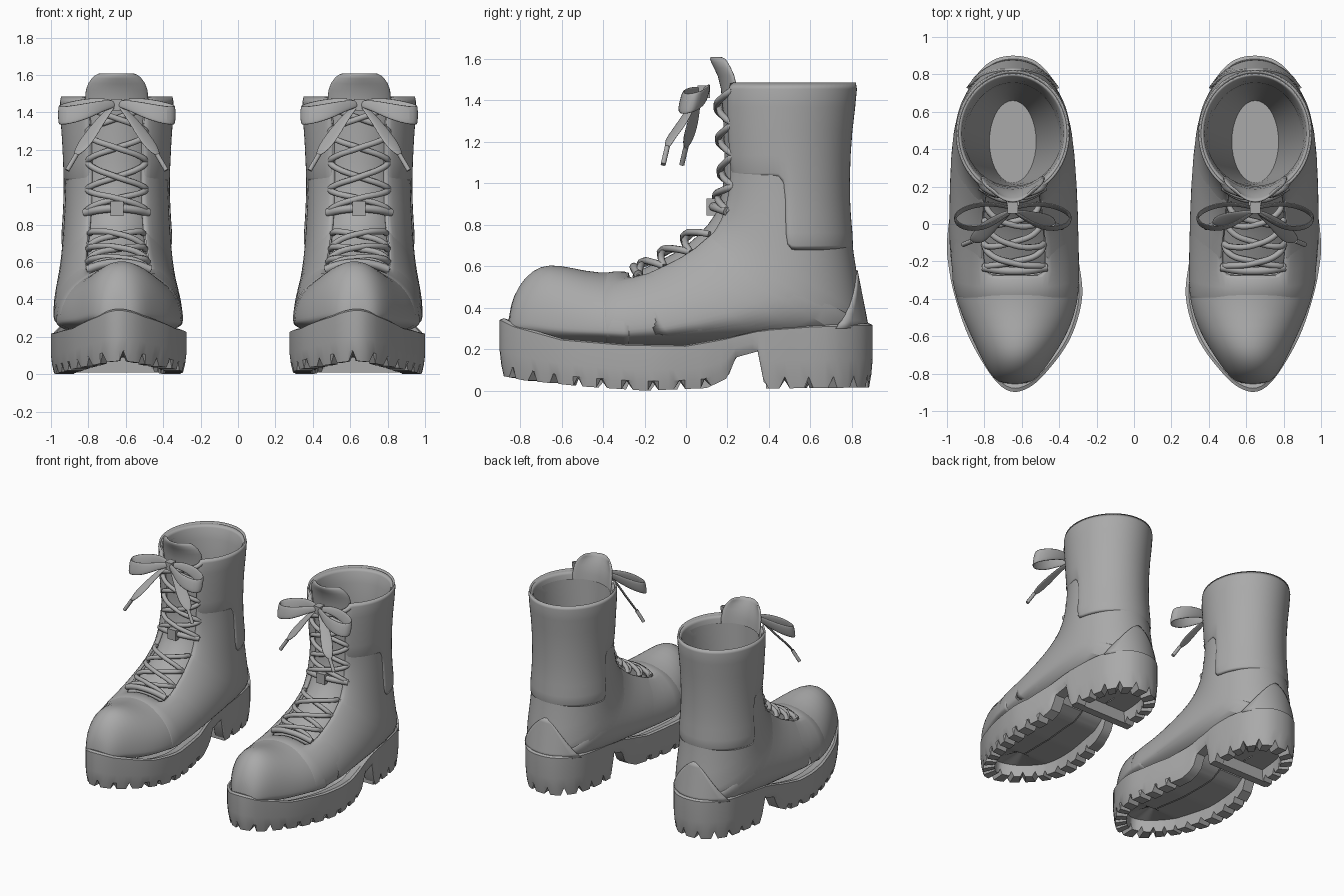
import bpy, bmesh, math
from mathutils import Vector

if "Cube" in bpy.data.objects:
    bpy.data.objects.remove(bpy.data.objects["Cube"])

GREY = (0.4, 0.4, 0.4, 1)
mat = bpy.data.materials.new("grey leather")
mat.use_nodes = True
mat.diffuse_color = GREY
mat.node_tree.nodes["Principled BSDF"].inputs["Base Color"].default_value = GREY

CX = 0.648   # centre line of one boot's shaft; the other boot is mirrored
N = 36       # points around a ring
# Centre line of the foot, bending towards the toe
CENTRE = [(-.9, .64), (-.75, .63), (-.6, .615), (-.45, .62), (-.27, .635), (0, .65), (.2, CX)]


def finish(ob, thick=0, subsurf=0, angle=40):
    ob.data.materials.append(mat)
    if ob.type == 'MESH':
        bpy.ops.object.select_all(action='DESELECT')
        ob.select_set(True)
        bpy.context.view_layer.objects.active = ob
        bpy.ops.object.shade_smooth_by_angle(angle=math.radians(angle))
    if thick:
        mod = ob.modifiers.new("thickness", 'SOLIDIFY')
        mod.thickness, mod.offset = thick, 0
    if subsurf:
        mod = ob.modifiers.new("smooth", 'SUBSURF')
        mod.levels = mod.render_levels = subsurf
    ob.modifiers.new("pair", 'MIRROR').use_mirror_merge = False
    return ob


def grid(name, rows, closed=True, keep=None, cap=False, **opts):
    """Skin rows of points; keep(row, column) picks the faces."""
    bm = bmesh.new()
    vs = [[bm.verts.new(p) for p in row] for row in rows]
    n = len(rows[0])
    for r in range(len(rows) - 1):
        for c in range(n if closed else n - 1):
            if keep is None or keep(r, c):
                d = (c + 1) % n
                bm.faces.new((vs[r][c], vs[r][d], vs[r + 1][d], vs[r + 1][c]))
    if cap:
        bm.faces.new(vs[-1])
    bmesh.ops.delete(bm, geom=[v for v in bm.verts if not v.link_faces], context='VERTS')
    bmesh.ops.recalc_face_normals(bm, faces=bm.faces)
    me = bpy.data.meshes.new(name)
    bm.to_mesh(me)
    bm.free()
    ob = bpy.data.objects.new(name, me)
    bpy.context.collection.objects.link(ob)
    return finish(ob, **opts)


def lerp_table(table, y):
    for (a, u), (b, v) in zip(table, table[1:]):
        if y <= b:
            return u + (v - u) * max(0, (y - a) / (b - a))
    return table[-1][1]


def point(ring, t, grow=1.0):
    """Point on a ring: front/top y z, back/bottom y z, half width, widest place."""
    fy, fz, by, bz, w, m = ring
    front = Vector((lerp_table(CENTRE, fy), fy, fz))
    back = Vector((lerp_table(CENTRE, by), by, bz))
    k = -math.cos(t)
    off = (back - front) * k * (m if k < 0 else 1 - m)
    off.x += math.sin(t) * w
    return front.lerp(back, m) + off * grow


def loop(ring, grow=1.0):
    return [point(ring, math.tau * i / N, grow) for i in range(N)]


def level(z, fy, by, w):
    return (fy, z, by, z, w, 0.5)


# Rings from the shaft top, fanning round the ankle, to the toe
RINGS = [
    level(1.485, .165, .805, .29), level(1.25, .175, .77, .262), level(1.02, .185, .76, .256),
    (.15, .88, .785, .66, .268, .5), (.1, .81, .852, .33, .285, .5),
    (0, .71, .86, .23, .305, .52), (-.13, .635, .45, .23, .325, .65),
    (-.27, .565, -.15, .22, .332, .8), (-.42, .555, -.42, .22, .315, .8),
    (-.55, .583, -.57, .22, .262, .8), (-.66, .602, -.67, .23, .21, .8),
    (-.74, .575, -.76, .24, .162, .75), (-.81, .5, -.83, .25, .115, .7),
    (-.85, .4, -.865, .27, .06, .6)]


def off_front(r, c):
    return 3 <= c < N - 3


# Upper: one continuous skin, with a thin vamp layer and a toe cap over it
grid("upper", [loop(r) for r in RINGS[:9]], thick=.034, subsurf=1,
     keep=lambda r, c: r == 7 or off_front(r, c))
grid("vamp", [loop(r, 1.03) for r in RINGS[4:8]], keep=off_front, thick=.016, subsurf=1)
cap_edge = (-.275, .565, -.275, .2, .332, .78)
grid("toe_cap", [loop(cap_edge, 1.01), loop(cap_edge, 1.035)]
     + [loop(r, 1.035) for r in RINGS[8:]], cap=True, subsurf=1)

tongue_rings = [(.1, 1.61, .75, 1.61, .17, .5), (.125, 1.56, .78, 1.56, .26, .5)] + RINGS[:8]
grid("tongue", [[point(r, math.radians(a), .95) for a in range(-40, 41, 10)]
                for r in tongue_rings], closed=False, thick=.02, subsurf=1)

lining = [level(1.42, .2, .785, .268), level(.9, .21, .72, .2), level(.35, .22, .66, .125)]
grid("lining", [loop(r) for r in lining], cap=True)

# Raised cuff: full height at the back, only the upper part at the sides
cuff = [level(1.495, .15, .822, .3), level(1.25, .165, .784, .276), level(1.01, .175, .774, .27),
        level(.84, .17, .779, .276), level(.67, .16, .8, .292)]
grid("cuff", [loop(r) for r in cuff], thick=.03, subsurf=1,
     keep=lambda r, c: off_front(r, c) and (r < 2 or N // 4 <= c < 3 * N // 4))


# Pointed heel counter
def counter(u, v):
    x = u * .24 * (1 - v * .99) ** .7
    back = .872 - .055 * v
    return (CX + x, .5 + (back - .5) * math.sqrt(1 - (x / .3) ** 2), .3 + .28 * v)


grid("heel_counter", [[counter(i / 6, j / 8) for i in range(-6, 7)] for j in range(9)],
     closed=False, thick=.02)

# Sole outline, as a closed curve resampled evenly
outline = [(.645, .9), (.51, .86), (.41, .72), (.375, .5), (.375, .22), (.33, 0), (.295, -.2),
           (.278, -.4), (.345, -.62), (.485, -.81), (.59, -.888), (.68, -.888), (.77, -.8),
           (.885, -.6), (.96, -.38), (.992, -.22), (1, -.1), (.98, .08), (.95, .25),
           (.925, .5), (.885, .72), (.78, .86)]
dense = []
for i in range(len(outline)):
    p0, p1, p2, p3 = (Vector(outline[(i + k) % len(outline)]) for k in (-1, 0, 1, 2))
    for s in range(20):
        t = s / 20
        dense.append(p1 + .5 * t * (p2 - p0 + t * (2 * p0 - 5 * p1 + 4 * p2 - p3
                                                   + t * (3 * (p1 - p2) + p3 - p0))))
total = sum((a - b).length for a, b in zip(dense, dense[1:] + dense[:1]))
even, walked, COUNT = [], 0, 165
for a, b in zip(dense, dense[1:] + dense[:1]):
    if walked >= len(even) * total / COUNT and len(even) < COUNT:
        even.append(a)
    walked += (a - b).length

TOP = [(-.9, .35), (-.83, .315), (-.6, .25), (-.3, .225), (0, .22), (.2, .255),
       (.4, .3), (.6, .315), (.9, .325)]
BOTTOM = [(-.9, .07), (-.8, .05), (-.5, .02), (-.2, 0), (.1, .012), (.2, .06),
          (.24, .16), (.35, .19), (.38, .01), (.9, .015)]


def sole_row(scale, height, groove=0, recess=0):
    row = []
    for i, p in enumerate(even):
        cy = min(.55, max(-.5, p.y))
        mid = lerp_table(CENTRE, cy)
        top, bot = lerp_table(TOP, p.y), lerp_table(BOTTOM, p.y)
        lug = groove if i % 5 == 2 and not .1 < p.y < .4 else 0
        z = min(.205, bot + recess) if recess else bot + (top - bot) * height + lug
        row.append((mid + (p.x - mid) * scale, cy + (p.y - cy) * scale, z))
    return row


# Sole: a welt, a notched rim and a recessed underside
grid("sole", [sole_row(.75, .9), sole_row(.95, 1), sole_row(1, .97), sole_row(1, .45),
              sole_row(.98, .2), sole_row(.95, 0, .055), sole_row(.68, 0, .04),
              sole_row(.66, 0, recess=.09), sole_row(.01, 0, recess=.09)], angle=35)


def box(name, centre, size):
    bpy.ops.mesh.primitive_cube_add(size=1, location=(0, 0, 0))
    ob = bpy.context.object
    ob.name = name
    for v in ob.data.vertices:
        v.co = Vector(centre) + Vector(a * b for a, b in zip(v.co, size))
    return finish(ob)


box("heel_front_wall", (CX, .415, .11), (.52, .06, .2))


# Laces
def on_upper(u, deg, grow):
    i = min(int(u), 6)
    a, b = (point(RINGS[k], math.radians(deg), grow) for k in (i, i + 1))
    return a.lerp(b, u - i)


def cord(name, pts, radius=.017):
    cu = bpy.data.curves.new(name, 'CURVE')
    cu.dimensions, cu.bevel_depth, cu.bevel_resolution = '3D', radius, 2
    cu.resolution_u, cu.use_fill_caps = 6, True
    sp = cu.splines.new('BEZIER')
    sp.bezier_points.add(len(pts) - 1)
    for bp, p in zip(sp.bezier_points, pts):
        bp.co = p
        bp.handle_left_type = bp.handle_right_type = 'AUTO'
    ob = bpy.data.objects.new(name, cu)
    bpy.context.collection.objects.link(ob)
    return finish(ob)


for reach, rows in ((29, (6.8, 6.1, 5.2, 4.3)), (37, (3, 2.2, 1.5, .85, .15))):
    cord("lace_bar", [on_upper(rows[0], reach * f, 1.06) for f in (-1, -.5, 0, .5, 1)], .022)
    for a, b in zip(rows, rows[1:]):
        for side in (-1, 1):
            cord("lace_cross", [on_upper(a + (b - a) * f, side * d * reach, g) for f, d, g in
                                ((0, -1, 1.02), (.15, -.8, 1.07), (.5, 0, 1.05 + .02 * side),
                                 (.85, .8, 1.07), (1, 1, 1.02))])
box("lace_keeper", (CX, .125, .885), (.07, .05, .08))


# Bow: ribbons given as x, y, z, half width, spread along an axis
def ribbon(name, side, pts, axis):
    ax = Vector(axis).normalized()
    rows = []
    for x, y, z, h in pts:
        rows.append([Vector((x, y, z)) + ax * h * f for f in (-1, 1)])
        for p in rows[-1]:
            p.x = CX + side * p.x
    grid(name, rows, closed=False, thick=.016, subsurf=2)


box("bow_knot", (CX, .085, 1.44), (.055, .06, .06))
for side, drop in ((-1, 0), (1, .09)):
    ribbon("bow_loop", side, [(0, .08, 1.445, .02), (.1, .11, 1.45, .035), (.22, .1, 1.42, .05),
                              (.3, .06, 1.395, .055), (.315, .025, 1.385, .055), (.28, -.02, 1.38, .055),
                              (.16, -.03, 1.405, .05), (.06, .03, 1.44, .03), (0, .07, 1.445, .02)],
           (0, .25, 1))
    ribbon("bow_tail", side, [(.01, .07, 1.44, .015), (.07, .05 - drop * .2, 1.38, .03),
                              (.14, .03 - drop * .6, 1.28, .048), (.19, .01 - drop, 1.21, .045),
                              (.225, -drop, 1.165, .012)], (.7, .65, .2))
    cord("lace_tip", [(CX + side * .215, -drop, 1.175), (CX + side * .265, -.02 - drop, 1.09)], .013)
